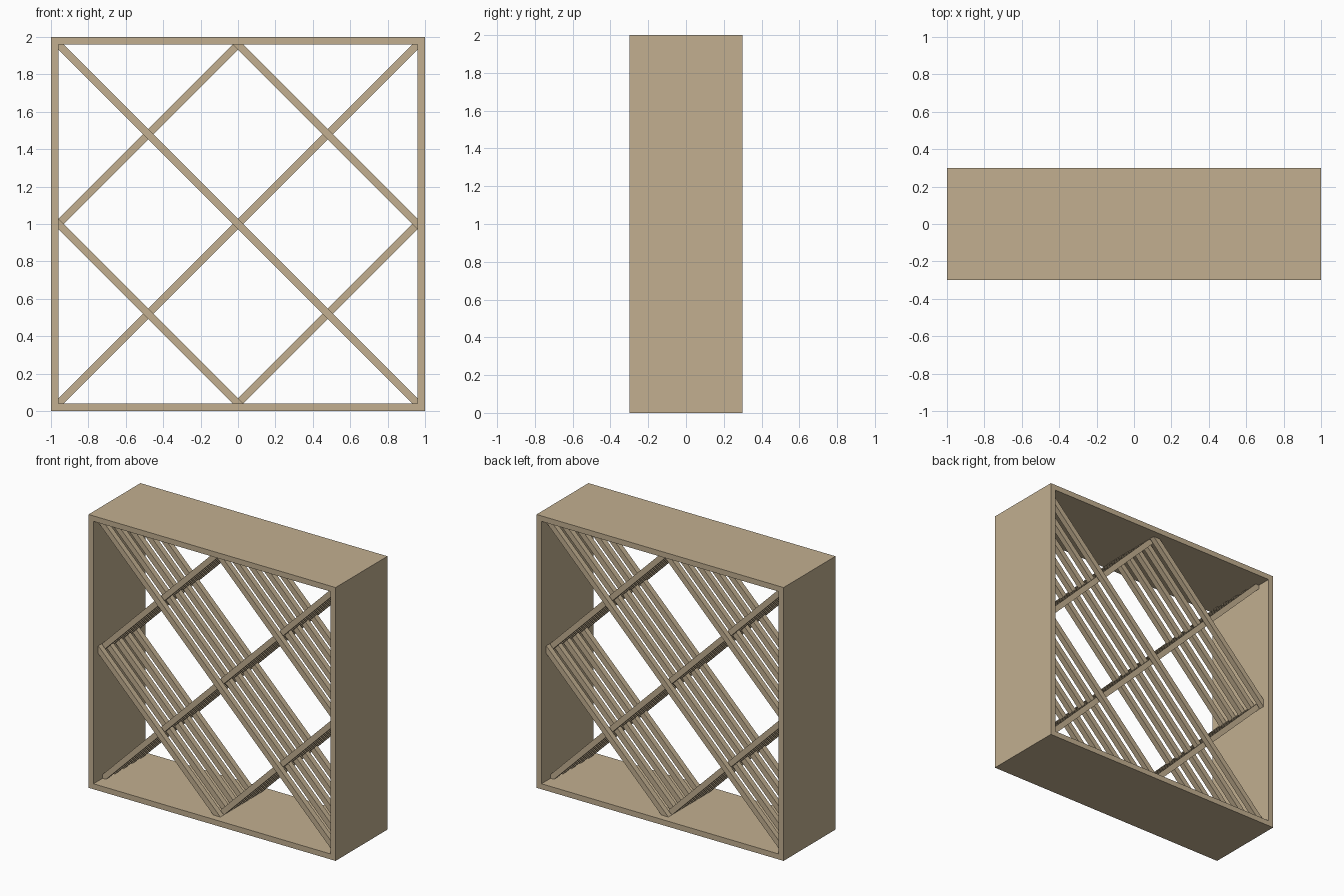
import bpy, bmesh

if "Cube" in bpy.data.objects:
    bpy.data.objects.remove(bpy.data.objects["Cube"])

wood = bpy.data.materials.new("tan_wood")
wood.diffuse_color = (0.54, 0.43, 0.28, 1)
wood.use_nodes = True
wood.node_tree.nodes["Principled BSDF"].inputs["Base Color"].default_value = wood.diffuse_color

T = 0.04            # board thickness
IN = 1 - T          # half width of the opening
H = 0.02 * 2 ** 0.5  # half of a slat's 45-degree cut
W = 0.04            # slat depth along y


def finish(name, bm):
    bmesh.ops.recalc_face_normals(bm, faces=bm.faces)
    me = bpy.data.meshes.new(name)
    bm.to_mesh(me)
    bm.free()
    me.materials.append(wood)
    ob = bpy.data.objects.new(name, me)
    bpy.context.collection.objects.link(ob)
    return ob


def extrude_y(bm, faces, depth):
    res = bmesh.ops.extrude_face_region(bm, geom=faces)
    verts = [g for g in res["geom"] if isinstance(g, bmesh.types.BMVert)]
    bmesh.ops.translate(bm, verts=verts, vec=(0, depth, 0))


# outer case: square ring open at front and back
bm = bmesh.new()
corners = [(-1, -1), (1, -1), (1, 1), (-1, 1)]
outer = [bm.verts.new((x, -0.3, z + 1)) for x, z in corners]
inner = [bm.verts.new((x * IN, -0.3, z * IN + 1)) for x, z in corners]
ring = [bm.faces.new((outer[i], outer[(i + 1) % 4], inner[(i + 1) % 4], inner[i]))
        for i in range(4)]
extrude_y(bm, ring, 0.6)
finish("case", bm)

# slat profiles falling to the right, cut flush with the inside of the case
main = [(-IN, IN - H), (-IN, IN), (-IN + H, IN), (IN, -IN + H), (IN, -IN), (IN - H, -IN)]
lower = [(-IN, -H), (-IN, H), (H, -IN), (-H, -IN)]
upper = [(-x, -z) for x, z in lower]


def slat(name, profile, side, y):
    bm = bmesh.new()
    f = bm.faces.new([bm.verts.new((x * side, y - W / 2, z + 1)) for x, z in profile])
    extrude_y(bm, [f], W)
    finish(name, bm)


# five layers each way, alternating through the depth
for i in range(5):
    y = -0.225 + 0.1 * i
    for label, profile in (("main", main), ("lower", lower), ("upper", upper)):
        slat(f"{label}_falling_slat_{i + 1}", profile, 1, y)
        slat(f"{label}_rising_slat_{i + 1}", profile, -1, y + 0.05)
